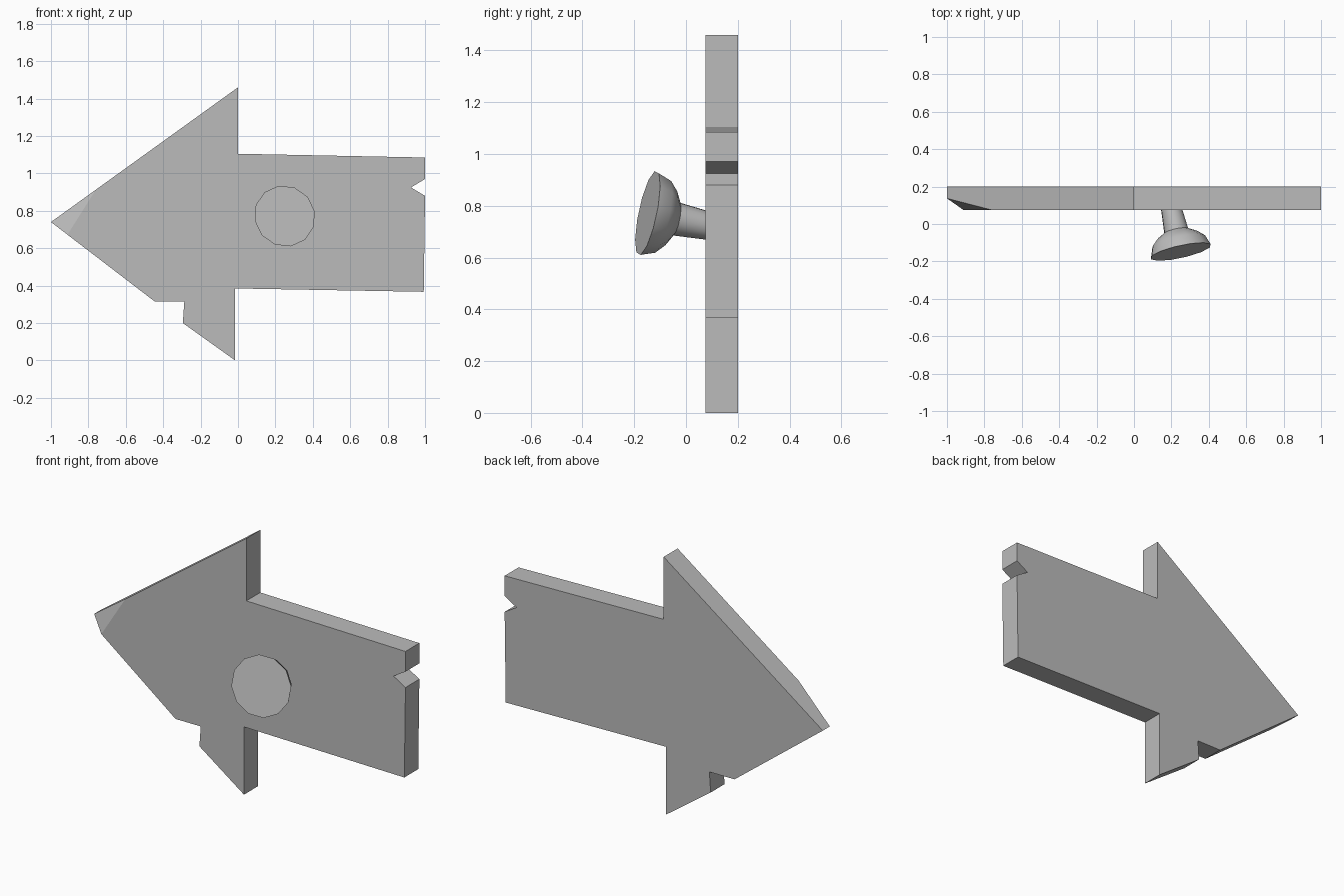
import bpy, bmesh, math
from mathutils import Vector

cube = bpy.data.objects.get("Cube")
if cube:
    bpy.data.objects.remove(cube, do_unlink=True)

grey = bpy.data.materials.new("plain grey")
grey.use_nodes = True
colour = (0.5, 0.5, 0.5, 1)
grey.diffuse_color = colour
grey.node_tree.nodes["Principled BSDF"].inputs["Base Color"].default_value = colour


def add_object(name, bm):
    bmesh.ops.recalc_face_normals(bm, faces=bm.faces)
    mesh = bpy.data.meshes.new(name)
    bm.to_mesh(mesh)
    bm.free()
    mesh.materials.append(grey)
    obj = bpy.data.objects.new(name, mesh)
    bpy.context.collection.objects.link(obj)
    return obj


# Arrow board: outline in x, z, extruded from front to back
FRONT, BACK = 0.075, 0.2
outline = [(-1, 0.74), (0, 1.46), (0, 1.105), (1, 1.085), (1, 0.97),
           (0.925, 0.925), (1, 0.88), (0.993, 0.367), (-0.015, 0.385),
           (-0.015, 0), (-0.295, 0.2), (-0.287, 0.315), (-0.445, 0.315)]
bm = bmesh.new()
face = bm.faces.new([bm.verts.new((x, FRONT, z)) for x, z in outline])
extruded = bmesh.ops.extrude_face_region(bm, geom=[face], use_keep_orig=True)
moved = [g for g in extruded["geom"] if isinstance(g, bmesh.types.BMVert)]
bmesh.ops.translate(bm, verts=moved, vec=(0, BACK - FRONT, 0))

# Chipped front corner at the arrow tip
tip = Vector((-1, 0.137, 0.74))
upper = Vector((-0.76, FRONT, 0.913))
lower = Vector((-0.91, FRONT, 0.675))
normal = (upper - tip).cross(lower - tip)
if normal.y > 0:
    normal.negate()
cut = bmesh.ops.bisect_plane(bm, geom=bm.verts[:] + bm.edges[:] + bm.faces[:],
                             plane_co=tip, plane_no=normal, clear_outer=True)
edges = [g for g in cut["geom_cut"] if isinstance(g, bmesh.types.BMEdge)]
bmesh.ops.holes_fill(bm, edges=edges)
add_object("arrow_board", bm)

# Tilted knob: rings of (depth behind the face, radius), neck ends in the board
SIDES = 12
rings = [(0, 0.167), (0.055, 0.147), (0.09, 0.11), (0.115, 0.066), (0.25, 0.055)]
bm = bmesh.new()
loops = []
for depth, radius in rings:
    angles = [math.radians(9) + math.tau * i / SIDES for i in range(SIDES)]
    loops.append([bm.verts.new((radius * math.cos(a), radius * math.sin(a), -depth))
                  for a in angles])
for a, b in zip(loops, loops[1:]):
    for i in range(SIDES):
        j = (i + 1) % SIDES
        bm.faces.new((a[i], a[j], b[j], b[i]))
bm.faces.new(loops[0])
bm.faces.new(loops[-1])
knob = add_object("knob", bm)
knob.location = (0.25, -0.148, 0.772)
knob.rotation_euler = Vector((0.22, -1, 0.21)).to_track_quat("Z", "Y").to_euler()
bpy.ops.object.select_all(action="DESELECT")
knob.select_set(True)
bpy.context.view_layer.objects.active = knob
bpy.ops.object.shade_smooth_by_angle(angle=math.radians(40))
